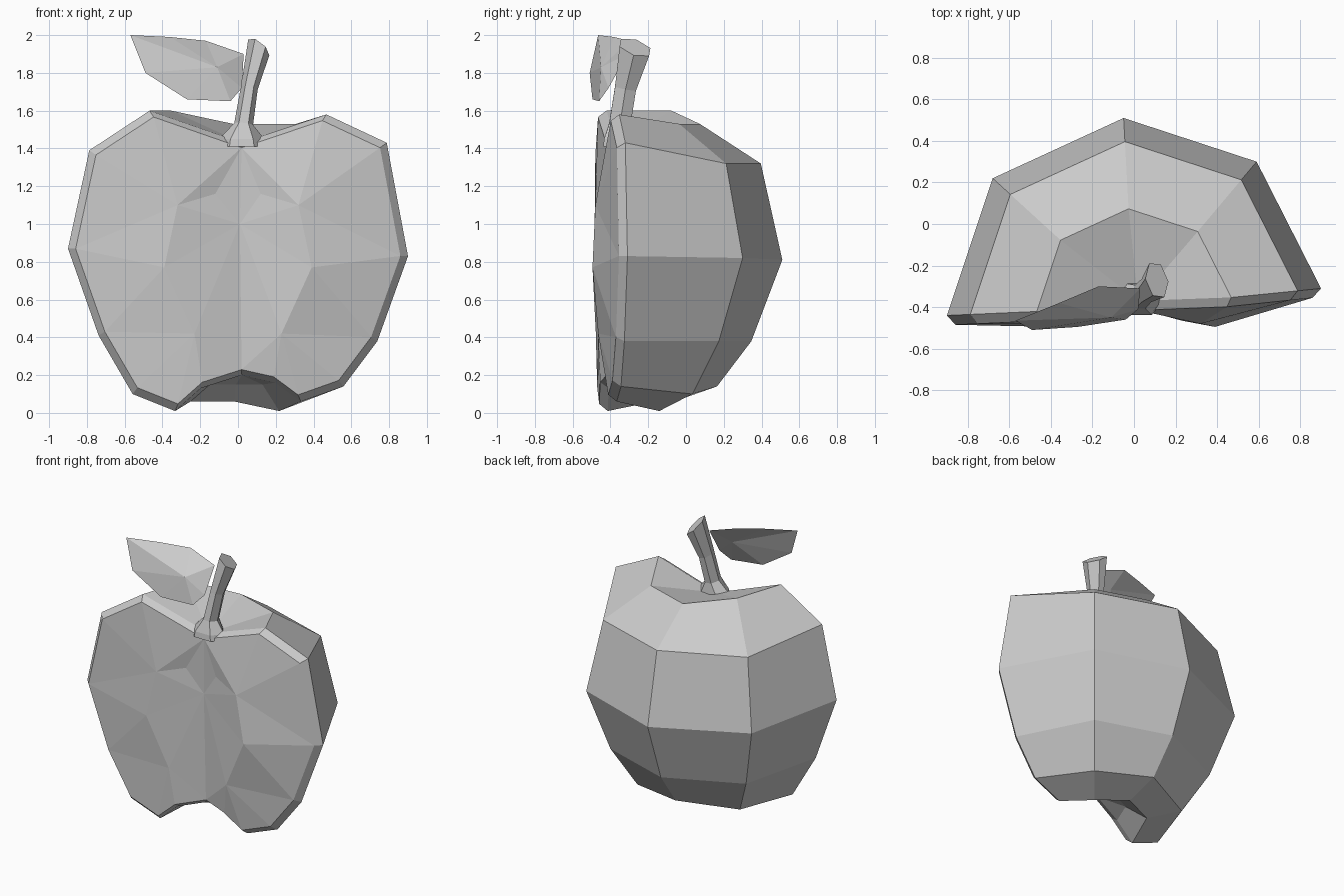
import bpy, bmesh
from math import cos, sin, tau
from mathutils import Vector

cube = bpy.data.objects.get("Cube")
if cube:
    bpy.data.objects.remove(cube)

grey = bpy.data.materials.new("plain grey")
grey.use_nodes = True
colour = (0.6, 0.6, 0.6, 1)
grey.diffuse_color = colour
grey.node_tree.nodes["Principled BSDF"].inputs["Base Color"].default_value = colour


def finish(name, bm):
    """Turn a bmesh into a flat-shaded object."""
    bmesh.ops.recalc_face_normals(bm, faces=bm.faces)
    mesh = bpy.data.meshes.new(name)
    bm.to_mesh(mesh)
    bm.free()
    mesh.materials.append(grey)
    obj = bpy.data.objects.new(name, mesh)
    bpy.context.collection.objects.link(obj)
    return obj


def bridge(bm, a, b, closed=False):
    """Join two equal rows of vertices with quads."""
    count = len(a)
    for i in range(count if closed else count - 1):
        j = (i + 1) % count
        bm.faces.new((a[i], a[j], b[j], b[i]))


def build_apple_half():
    bm = bmesh.new()
    # Half ring from left edge, around the back, to right edge
    outline = [(-0.9, -0.04), (-0.68, 0.62), (-0.05, 0.91), (0.59, 0.7), (0.9, 0.09)]
    # Ring size and the height of each ring corner, bottom to top
    levels = [
        (0.22, (0.13, 0.15, 0.15, 0.15, 0.16)),
        (0.37, (0.01, 0.06, 0.06, 0.01, 0.06)),
        (0.62, (0.1, 0.11, 0.14, 0.1, 0.14)),
        (0.82, (0.41, 0.38, 0.38, 0.38, 0.38)),
        (1.0, (0.87, 0.82, 0.81, 0.82, 0.83)),
        (0.875, (1.39, 1.32, 1.32, 1.32, 1.43)),
        (0.52, (1.6, 1.6, 1.53, 1.53, 1.58)),
    ]
    rings = [[bm.verts.new((x * s, y * s - 0.4, z)) for (x, y), z in zip(outline, heights)]
             for s, heights in levels]
    for lower, upper in zip(rings, rings[1:]):
        bridge(bm, lower, upper)

    # Hollows below and around the stem
    bottom = bm.verts.new((0.02, -0.35, 0.2))
    top = bm.verts.new((0.02, -0.37, 1.43))
    for ring, apex in ((rings[0], bottom), (rings[-1], top)):
        for a, b in zip(ring, ring[1:]):
            bm.faces.new((a, b, apex))

    # Bevelled rim around the cut side
    left = [r[0] for r in rings]
    right = [r[-1] for r in rings]
    rim = [bottom] + left + [top] + right[::-1]
    mid = Vector((0, 0, 0.85))
    inner = []
    for v in rim:
        p = mid + (v.co - mid) * 0.955
        inner.append(bm.verts.new((p.x, v.co.y - 0.045, p.z)))
    bridge(bm, rim, inner, closed=True)

    # Two swollen lobes with a valley between them
    n = len(rings)
    low, high = inner[0], inner[n + 1]
    valley = bm.verts.new((0.01, -0.405, 1.0))
    for side, edge in ((-1, inner[1:n + 1]), (1, inner[:n + 1:-1])):
        p1, p2, p3, dip = [bm.verts.new((side * x, y, z)) for x, y, z in (
            (0.23, -0.465, 0.42), (0.39, -0.495, 0.77), (0.32, -0.48, 1.1), (0.12, -0.425, 1.16))]
        e = edge
        fans = [(p1, [valley, low, *e[:4]]), (p2, [valley, p1, *e[3:5]]),
                (p3, [dip, valley, p2, *e[4:], high, dip]), (dip, [high, valley])]
        for centre, chain in fans:
            for a, b in zip(chain, chain[1:]):
                bm.faces.new((centre, a, b))
    return finish("apple_half", bm)


def build_stem():
    bm = bmesh.new()
    # Centre, facing direction and radii of each section
    sections = [
        ((0.02, -0.36, 1.41), (0, 0, 1), 0.13, 0.09),
        ((0.02, -0.36, 1.45), (0, 0, 1), 0.12, 0.085),
        ((0.03, -0.35, 1.53), (0.1, 0.1, 1), 0.05, 0.065),
        ((0.06, -0.32, 1.72), (0.2, 0.2, 1), 0.045, 0.065),
        ((0.11, -0.27, 1.935), (0.6, 0.3, 0.75), 0.07, 0.095),
    ]
    rings = []
    for centre, facing, rx, ry in sections:
        # Tilt the section without twisting it
        turn = Vector((0, 0, 1)).rotation_difference(Vector(facing))
        rings.append([bm.verts.new(Vector(centre) + turn @ Vector(
            (rx * cos(tau * i / 6), ry * sin(tau * i / 6), 0))) for i in range(6)])
    for a, b in zip(rings, rings[1:]):
        bridge(bm, a, b, closed=True)
    bm.faces.new(rings[0])
    bm.faces.new(rings[-1])
    return finish("stem", bm)


def build_leaf():
    bm = bmesh.new()
    edge = [bm.verts.new(p) for p in (
        (-0.57, -0.465, 2), (-0.36, -0.38, 1.99), (-0.17, -0.3, 1.97), (0.03, -0.31, 1.9),
        (0.02, -0.41, 1.72), (-0.04, -0.46, 1.65), (-0.27, -0.495, 1.66), (-0.49, -0.51, 1.8))]
    # Raised centre on both faces
    for depth in (-0.45, -0.37):
        centre = bm.verts.new((-0.11, depth, 1.83))
        for i, v in enumerate(edge):
            bm.faces.new((v, edge[i - 1], centre))
    return finish("leaf", bm)


build_apple_half()
build_stem()
build_leaf()
